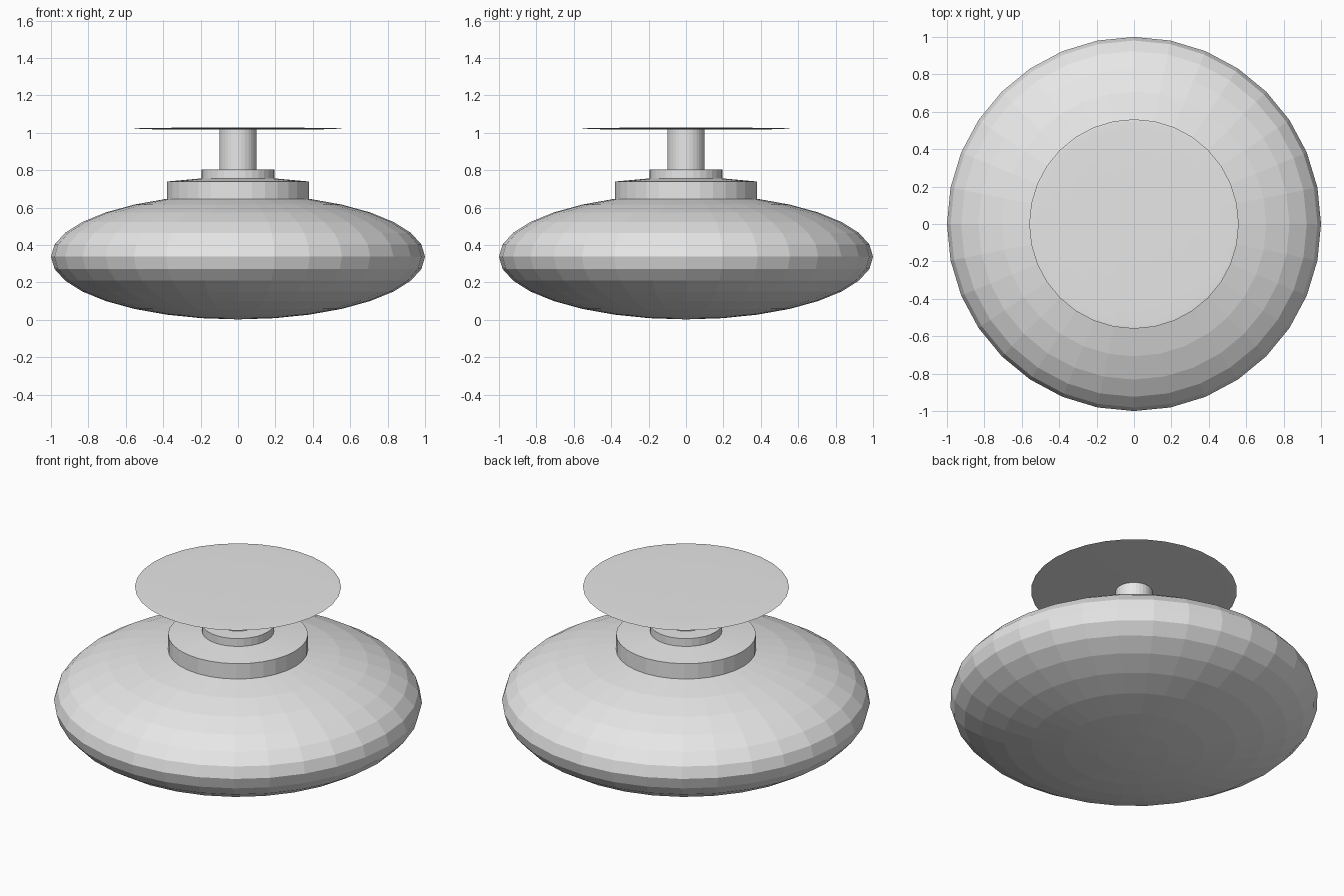
import bpy, math

if "Cube" in bpy.data.objects:
    bpy.data.objects.remove(bpy.data.objects["Cube"])

SIDES = 32

grey = bpy.data.materials.new("light grey")
grey.diffuse_color = (0.8, 0.8, 0.8, 1)
grey.use_nodes = True
grey.node_tree.nodes["Principled BSDF"].inputs["Base Color"].default_value = grey.diffuse_color


def lathe(name, profile):
    """Revolve (radius, z) points about z; radius 0 closes to a single point."""
    verts, faces, rings = [], [], []
    for r, z in profile:
        start = len(verts)
        n = 1 if r < 1e-6 else SIDES
        for i in range(n):
            a = 2 * math.pi * i / SIDES
            verts.append((r * math.cos(a), r * math.sin(a), z))
        rings.append([start + i % n for i in range(SIDES)])
    for low, high in zip(rings, rings[1:]):
        for i in range(SIDES):
            j = (i + 1) % SIDES
            quad = [low[i], low[j], high[j], high[i]]
            faces.append(list(dict.fromkeys(quad)))
    mesh = bpy.data.meshes.new(name)
    mesh.from_pydata(verts, [], faces)
    mesh.materials.append(grey)
    obj = bpy.data.objects.new(name, mesh)
    bpy.context.collection.objects.link(obj)
    return obj


def ellipsoid(radius, half_height, centre, rings=16):
    """Profile of a flattened sphere, from bottom pole to top pole."""
    angles = [math.pi * (k / rings - 0.5) for k in range(rings + 1)]
    return [(radius * math.cos(a), centre + half_height * math.sin(a)) for a in angles]


# Flattened round body
lathe("body", ellipsoid(1.0, 0.335, 0.337))

# Wide collar with a slightly domed top
lathe("wide_collar", [(0, 0.60), (0.38, 0.60), (0.38, 0.739), (0.195, 0.756), (0, 0.758)])

# Narrow collar
lathe("narrow_collar", [(0, 0.74), (0.195, 0.74), (0.195, 0.803), (0, 0.803)])

# Stem
lathe("stem", [(0, 0.79), (0.1, 0.79), (0.1, 1.02), (0, 1.02)])

# Thin, barely domed top disc
lathe("top_disc", ellipsoid(0.56, 0.006, 1.022))
